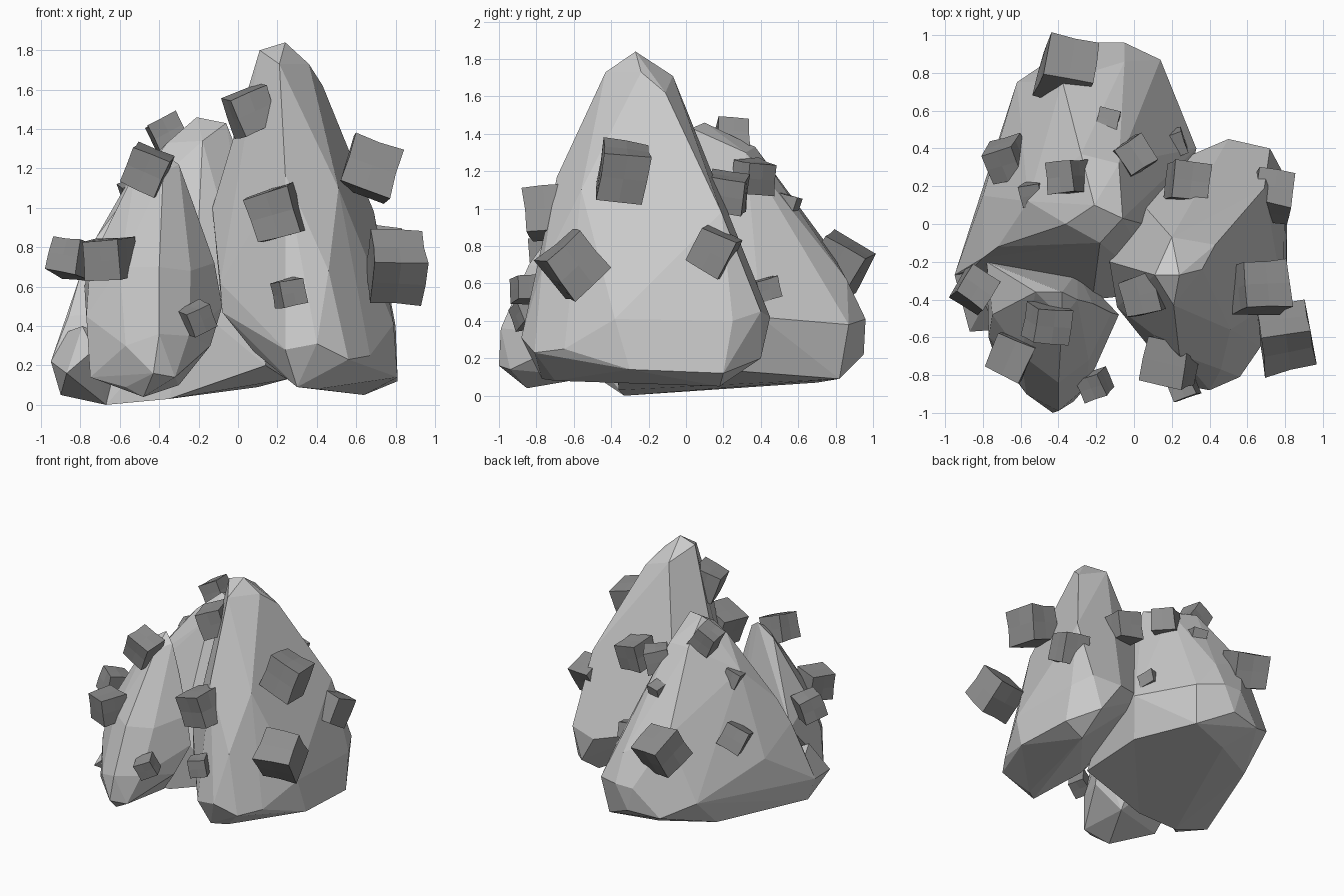
import bpy, bmesh, random, math
from mathutils import Vector, Matrix, Euler

random.seed(4)


def finish(name, bm, mat=None):
    bmesh.ops.recalc_face_normals(bm, faces=bm.faces[:])
    me = bpy.data.meshes.new(name)
    bm.to_mesh(me)
    bm.free()
    ob = bpy.data.objects.new(name, me)
    bpy.context.collection.objects.link(ob)
    if mat:
        me.materials.append(mat)
    return ob


def rock(name, pts):
    """Faceted boulder: convex hull of a few corner points."""
    bm = bmesh.new()
    for p in pts:
        bm.verts.new(p)
    bmesh.ops.convex_hull(bm, input=bm.verts[:])
    loose = [v for v in bm.verts if not v.link_faces]
    bmesh.ops.delete(bm, geom=loose, context='VERTS')
    bmesh.ops.dissolve_limit(bm, angle_limit=math.radians(4),
                             verts=bm.verts[:], edges=bm.edges[:])
    return finish(name, bm)


# tall right spire
rock("tall_spire", [
    (.24, -.27, 1.84), (.11, -.27, 1.80), (.21, -.43, 1.73), (.36, -.24, 1.73),
    (.20, -.07, 1.71), (.43, -.11, 1.62), (.24, -.69, 1.17), (.51, -.56, 1.10),
    (.46, -.77, .68), (.40, -.88, .31), (.24, -.85, .28), (.56, -.81, .23),
    (.30, -.77, .09), (.40, -.70, .08), (.67, -.65, .25), (.79, -.38, .41),
    (.81, -.30, .14), (.56, .12, 1.18), (.69, .19, .98), (.80, .25, .40),
    (.81, .20, .12), (.72, .40, .45), (.50, .45, .42), (.64, .40, .20),
    (.64, .18, .05), (-.08, -.45, .47), (-.09, -.44, .62), (-.13, -.20, 1.0),
    (.05, .10, 1.05), (.15, .30, .50), (.08, -.50, .27)])

# shorter front left spire
rock("front_spire", [
    (-.38, -.36, 1.28), (-.30, -.40, 1.22), (-.52, -.36, 1.19), (-.38, -.50, 1.18),
    (-.40, -.84, .70), (-.57, -.90, .30), (-.40, -.99, .36), (-.43, -1.0, .16),
    (-.32, -.94, .14), (-.48, -.85, .04), (-.57, -.82, .09), (-.75, -.66, .14),
    (-.77, -.60, .45), (-.75, -.48, .72), (-.60, -.69, .70), (-.24, -.72, .68),
    (-.25, -.86, .35), (-.14, -.60, .30), (-.08, -.48, .50), (-.12, -.47, .72),
    (-.22, -.42, 1.0), (-.78, -.20, .60), (-.30, -.25, .50), (-.30, -.50, .10)])

# broad back boulder
rock("back_boulder", [
    (-.21, .10, 1.46), (-.06, .03, 1.43), (-.18, -.10, 1.34), (-.36, .00, 1.33),
    (-.28, .37, 1.33), (-.08, .32, 1.30), (.05, .00, 1.15), (-.56, .12, 1.13),
    (-.38, .76, .80), (-.05, .86, .62), (-.20, .96, .41), (-.05, .96, .41),
    (-.40, .90, .20), (-.15, .95, .22), (.14, .87, .38), (.10, .82, .09),
    (.33, .40, .42), (.25, .30, .13), (-.62, .75, .32), (-.80, .15, .50),
    (-.67, -.33, 0), (-.35, -.36, .03), (-.25, .70, .07), (-.62, .50, .08),
    (-.22, -.40, .50), (.14, -.36, .20), (-.80, -.18, .66), (-.72, -.12, .85),
    (-.95, -.27, .22), (-.90, -.25, .05), (-.86, -.24, .45)])

# low knob on the left side of the boulder
rock("side_knob", [
    (-.95, -.27, .22), (-.87, -.24, .37), (-.79, -.42, .40), (-.90, -.25, .05),
    (-.87, -.57, .16), (-.73, -.56, .28), (-.67, -.33, 0), (-.55, -.25, .30)])

dark = bpy.data.materials.new("dark_mineral")
dark.diffuse_color = (.27, .27, .27, 1)


def crystal(i, x, y, z, size, *rot):
    """Rough cube with slightly flared corners, turned by the given angles."""
    bm = bmesh.new()
    bmesh.ops.create_cube(bm, size=1)
    for v in bm.verts:
        v.co += Vector([random.uniform(-.05, .05) for _ in range(3)])
    corners = set(v.co.copy().freeze() for v in bm.verts)
    bmesh.ops.subdivide_edges(bm, edges=bm.edges[:], cuts=1, use_grid_fill=True)
    for v in bm.verts:
        if v.co.copy().freeze() not in corners:
            v.co *= random.uniform(.95, 1.03)
    turn = Euler([math.radians(a) for a in rot]).to_matrix().to_4x4()
    bm.transform(Matrix.Translation((x, y, z)) @ turn @ Matrix.Scale(size, 4))
    finish("crystal_%02d" % i, bm, dark)


# cube crystals: x, y, z, size, tilt about x, y, z
for i, c in enumerate([
    (-.36, .82, .70, .25, -30, 8, -15), (-.67, .34, .71, .18, 20, -25, 15),
    (-.36, .25, 1.38, .17, -5, -28, 8), (-.53, .16, 1.08, .11, 10, -20, 10),
    (-.14, .54, 1.02, .11, -15, 0, -15), (.00, .36, 1.17, .17, 0, 10, 35),
    (.21, .43, .57, .12, 15, 0, 20), (.28, .22, 1.08, .20, -10, 10, -8),
    (.73, .15, .77, .21, -28, 5, -10), (.06, -.37, 1.49, .20, 0, -22, 15),
    (.67, -.34, 1.20, .25, -8, 18, 3), (.80, -.60, .70, .26, 40, 0, 10),
    (.20, -.73, .97, .23, 5, -18, -12), (.26, -.86, .57, .13, 0, -12, 20),
    (-.84, -.35, .74, .18, -15, 5, -32), (-.46, -.53, 1.19, .19, 10, 22, -5),
    (-.65, -.70, .74, .20, 5, -4, -25), (-.21, -.85, .44, .13, 10, -25, 20)]):
    crystal(i + 1, *c)
